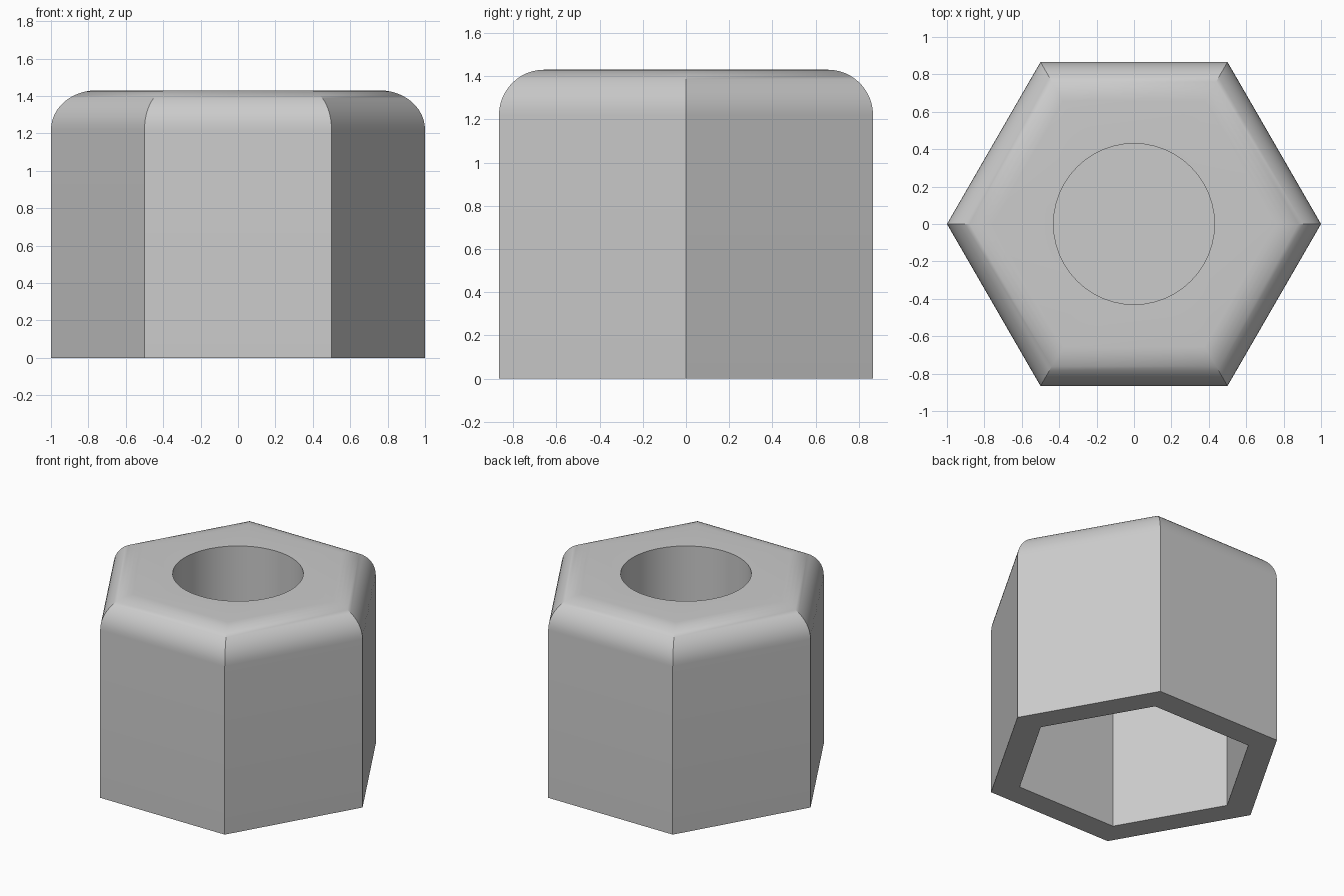
import bpy, bmesh
from math import sin, cos, pi, radians

cube = bpy.data.objects.get("Cube")
if cube:
    bpy.data.objects.remove(cube, do_unlink=True)

HEIGHT = 1.43
APOTHEM = cos(pi / 6)      # flat-to-centre distance of the outer hexagon
FILLET = 0.21
FILLET_STEPS = 12
SOCKET_RADIUS = 0.8
SOCKET_TOP = 0.94          # ceiling of the hexagonal socket
BORE_RADIUS = 0.43
BORE_FLOOR = 0.98          # thin web left between bore and socket
SECTOR = 8                 # bore segments per hexagon side

bm = bmesh.new()


def ring(sides, radius, z):
    return [bm.verts.new((radius * cos(2 * pi * i / sides),
                          radius * sin(2 * pi * i / sides), z))
            for i in range(sides)]


def skin(a, b):
    n = len(a)
    for i in range(n):
        j = (i + 1) % n
        bm.faces.new((a[i], a[j], b[j], b[i]))


# Outer walls with a mitred quarter-round along the top edges
base = ring(6, 1, 0)
outer = base
for k in range(FILLET_STEPS + 1):
    t = pi / 2 * k / FILLET_STEPS
    inset = FILLET * (1 - cos(t))
    upper = ring(6, (APOTHEM - inset) / APOTHEM, HEIGHT - FILLET + FILLET * sin(t))
    skin(outer, upper)
    outer = upper

# Flat top around the round bore
bore_count = 6 * SECTOR
rim = ring(bore_count, BORE_RADIUS, HEIGHT)
for i in range(6):
    arc = [rim[(i * SECTOR + k) % bore_count] for k in range(SECTOR, -1, -1)]
    bm.faces.new([outer[i], outer[(i + 1) % 6]] + arc)

# Round bore and its floor
floor = ring(bore_count, BORE_RADIUS, BORE_FLOOR)
skin(rim, floor)
bm.faces.new(floor)

# Bottom border, hexagonal socket and its ceiling
mouth = ring(6, SOCKET_RADIUS, 0)
ceiling = ring(6, SOCKET_RADIUS, SOCKET_TOP)
skin(base, mouth)
skin(mouth, ceiling)
bm.faces.new(ceiling)

bmesh.ops.recalc_face_normals(bm, faces=bm.faces[:])
mesh = bpy.data.meshes.new("hex_cap")
bm.to_mesh(mesh)
bm.free()

cap = bpy.data.objects.new("hex_cap", mesh)
bpy.context.collection.objects.link(cap)

# Plain grey finish
grey = bpy.data.materials.new("light_grey")
grey.use_nodes = True
colour = (0.6, 0.6, 0.6, 1)
grey.diffuse_color = colour
grey.node_tree.nodes["Principled BSDF"].inputs["Base Color"].default_value = colour
mesh.materials.append(grey)

bpy.ops.object.select_all(action='DESELECT')
cap.select_set(True)
bpy.context.view_layer.objects.active = cap
bpy.ops.object.shade_smooth_by_angle(angle=radians(30))
